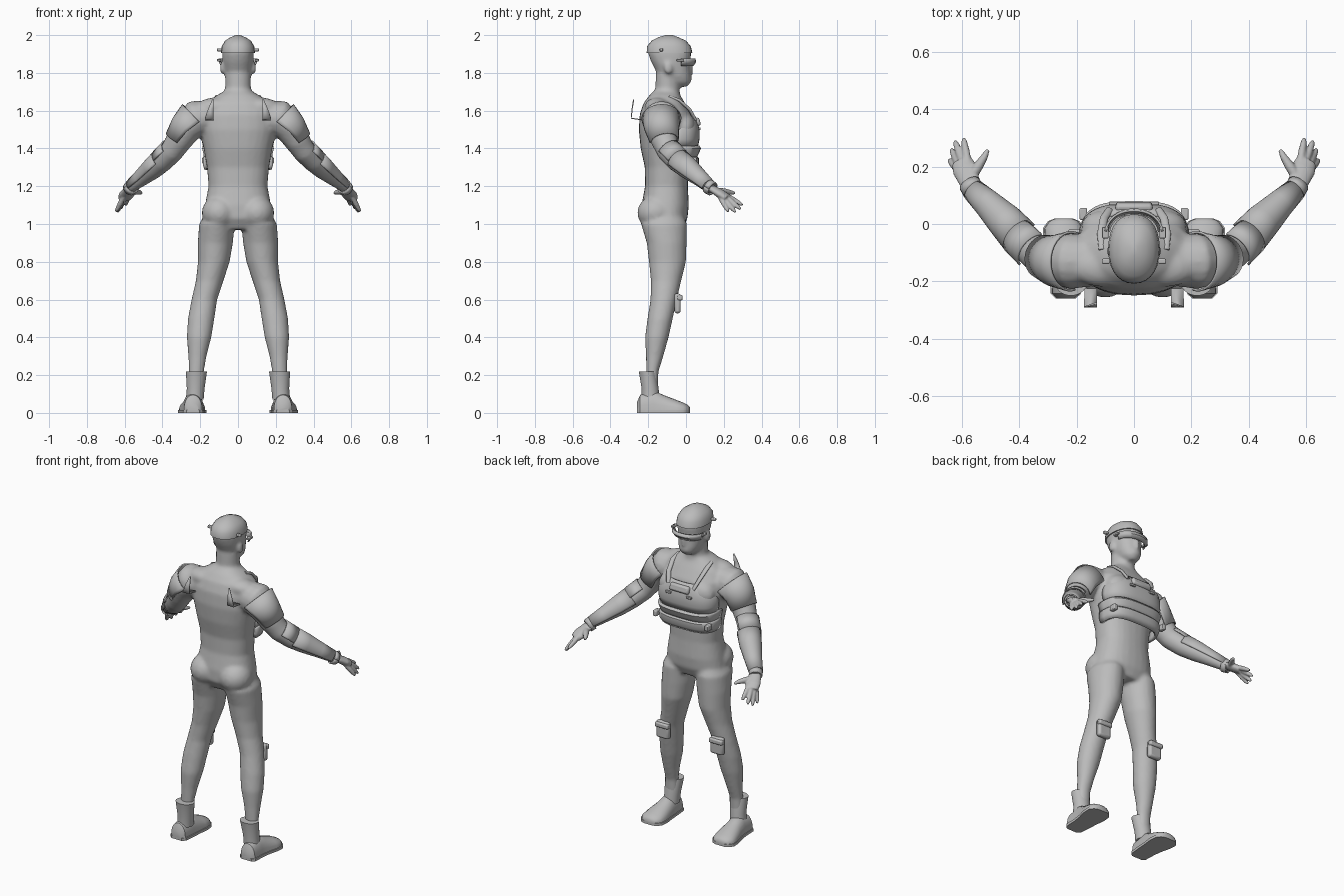
import bpy, bmesh
from math import sin, cos, pi, radians, copysign
from mathutils import Vector, Matrix

if "Cube" in bpy.data.objects:
    bpy.data.objects.remove(bpy.data.objects["Cube"])

grey = bpy.data.materials.new("plain_grey")
grey.use_nodes = True
grey.diffuse_color = (0.5, 0.5, 0.5, 1)
grey.node_tree.nodes["Principled BSDF"].inputs["Base Color"].default_value = (0.5, 0.5, 0.5, 1)


def finish(name, bm, remesh=0, smooth=0, mirror=False, thick=0, bevel=0, angle=40):
    """Turn a bmesh into a shaded object with its modifiers."""
    bmesh.ops.recalc_face_normals(bm, faces=bm.faces)
    me = bpy.data.meshes.new(name)
    bm.to_mesh(me)
    bm.free()
    me.materials.append(grey)
    ob = bpy.data.objects.new(name, me)
    bpy.context.collection.objects.link(ob)
    if thick:
        m = ob.modifiers.new("thickness", "SOLIDIFY")
        m.thickness, m.offset = thick, 0
    if bevel:
        m = ob.modifiers.new("bevel", "BEVEL")
        m.width, m.segments = bevel, 2
    if remesh:
        m = ob.modifiers.new("fuse", "REMESH")
        m.mode, m.voxel_size, m.use_smooth_shade = "VOXEL", remesh, True
        m = ob.modifiers.new("soften", "SMOOTH")
        m.factor, m.iterations = 0.5, smooth
    if mirror:
        ob.modifiers.new("mirror", "MIRROR").use_mirror_merge = False
    bpy.ops.object.select_all(action="DESELECT")
    ob.select_set(True)
    bpy.context.view_layer.objects.active = ob
    bpy.ops.object.shade_smooth_by_angle(angle=radians(angle))
    return ob


def skin(bm, rings, closed=True):
    """Bridge rings of points, capping the ends of a closed form."""
    rows = [[bm.verts.new(p) for p in r] for r in rings]
    n = len(rows[0])
    for a, b in zip(rows, rows[1:]):
        for i in range(n if closed else n - 1):
            j = (i + 1) % n
            bm.faces.new((a[i], a[j], b[j], b[i]))
    if closed:
        bm.faces.new(rows[0])
        bm.faces.new(rows[-1])


def upright(bm, rows, s=1, n=28, e=1.0):
    """Stacked level ovals: height, centre x, half width, back y, front y."""
    def pw(v):
        return copysign(abs(v) ** e, v)
    rings = []
    for z, cx, rx, y0, y1 in rows:
        rings.append([(s * cx + rx * pw(cos(2 * pi * i / n)),
                       (y0 + y1) / 2 + (y1 - y0) / 2 * pw(sin(2 * pi * i / n)), z)
                      for i in range(n)])
    skin(bm, rings)


def limb(bm, rows, s=1, n=16, arc=None, grow=0, flat=1):
    """Rings following a path of x, y, z, radius; an arc leaves an open plate."""
    pts = [Vector((s * r[0], r[1], r[2])) for r in rows]
    rings = []
    for k, p in enumerate(pts):
        t = (pts[min(k + 1, len(pts) - 1)] - pts[max(k - 1, 0)]).normalized()
        u = t.cross(Vector((0, 0, 1))).normalized()
        v = u.cross(t)
        if arc:
            angs = [radians(arc[0] + (arc[1] - arc[0]) * i / (n - 1)) for i in range(n)]
        else:
            angs = [2 * pi * i / n for i in range(n)]
        r = rows[k][3] + grow
        rings.append([p + r * (cos(a) * u + flat * sin(a) * v) for a in angs])
    skin(bm, rings, arc is None)


def blob(bm, c, r):
    m = Matrix.Translation(c) @ Matrix.Diagonal((*r, 1))
    bmesh.ops.create_uvsphere(bm, u_segments=20, v_segments=12, radius=1, matrix=m)


def box(name, c, size, bevel=0.006, mirror=False, tilt=0):
    bm = bmesh.new()
    m = Matrix.Translation(c) @ Matrix.Rotation(tilt, 4, "X") @ Matrix.Diagonal((*size, 1))
    bmesh.ops.create_cube(bm, size=1, matrix=m)
    return finish(name, bm, bevel=bevel, mirror=mirror)


# Profiles
torso = [(.97, 0, .13, -.2, -.02), (1.03, 0, .185, -.235, .008), (1.1, 0, .175, -.235, .015),
         (1.2, 0, .156, -.217, .01), (1.3, 0, .164, -.218, .012), (1.4, 0, .182, -.24, .03),
         (1.5, 0, .205, -.25, .045), (1.58, 0, .205, -.245, .03), (1.64, 0, .17, -.225, -.005),
         (1.68, 0, .115, -.195, -.03), (1.71, 0, .06, -.165, -.04)]
neck = [(1.6, 0, .1, -.19, -.03), (1.68, 0, .08, -.175, -.03), (1.72, 0, .068, -.162, -.035),
        (1.8, 0, .068, -.16, -.04)]
head = [(1.727, 0, .028, -.06, .008), (1.75, 0, .054, -.11, .024), (1.78, 0, .068, -.14, .026),
        (1.82, 0, .077, -.165, .022), (1.86, 0, .082, -.185, .022), (1.9, 0, .084, -.2, .028),
        (1.94, 0, .08, -.2, .02), (1.97, 0, .063, -.175, -.005), (1.988, 0, .035, -.14, -.045)]
leg = [(1.08, .1, .06, -.2, -.03), (1.0, .112, .094, -.238, .005), (.9, .12, .093, -.208, .003),
       (.8, .128, .084, -.196, 0), (.7, .15, .073, -.186, -.025), (.6, .178, .068, -.188, -.048),
       (.5, .195, .07, -.204, -.07), (.4, .206, .065, -.217, -.092), (.3, .215, .048, -.212, -.12),
       (.22, .22, .04, -.21, -.145), (.12, .222, .04, -.21, -.15)]
arm = [(.13, -.13, 1.57, .085), (.22, -.13, 1.56, .098), (.275, -.128, 1.505, .083),
       (.315, -.115, 1.44, .07), (.35, -.093, 1.385, .062), (.4, -.045, 1.335, .06),
       (.45, .01, 1.29, .054), (.51, .07, 1.24, .041), (.56, .117, 1.2, .032),
       (.575, .14, 1.185, .03)]

# Body fused from torso, limbs, head and muscle masses
bm = bmesh.new()
upright(bm, torso, e=.85)
upright(bm, neck)
upright(bm, head, e=.9)
limb(bm, [(0, .015, 1.855, .009), (0, .03, 1.82, .013), (0, .03, 1.798, .012), (0, .015, 1.79, .006)], n=8)
blob(bm, (0, .02, 1.765), (.026, .013, .012))
for s in (1, -1):
    upright(bm, leg, s)
    limb(bm, arm, s)
    blob(bm, (s * .1, -.16, 1.06), (.092, .098, .09))
    blob(bm, (s * .09, -.01, 1.51), (.095, .062, .08))
    blob(bm, (s * .11, -.15, 1.62), (.11, .07, .05))
    blob(bm, (s * .084, -.095, 1.825), (.012, .022, .034))
finish("body", bm, remesh=.011, smooth=4, angle=80)

# Hands
bm = bmesh.new()
limb(bm, [(.55, .11, 1.205, .03), (.575, .15, 1.18, .037), (.59, .19, 1.155, .044),
          (.602, .22, 1.135, .036)], flat=.55)
for base, tip in (((.582, .225, 1.145), (.595, .3, 1.1)), ((.6, .222, 1.135), (.625, .29, 1.078)),
                  ((.612, .21, 1.125), (.638, .262, 1.062)), ((.615, .19, 1.125), (.646, .225, 1.065))):
    a, b = Vector(base), Vector(tip)
    limb(bm, [(*a.lerp(b, f), r) for f, r in ((-.3, .013), (.3, .014), (.8, .011), (1, .006))], n=10)
limb(bm, [(.57, .16, 1.175, .018), (.545, .2, 1.172, .018), (.522, .235, 1.168, .013),
          (.51, .26, 1.163, .007)], n=10)
finish("hands", bm, remesh=.005, smooth=2, mirror=True, angle=80)

# Close fitting cap with side knobs
bm = bmesh.new()
upright(bm, [(z, 0, r + .006, a - .007, b + .006) for z, _, r, a, b in
             [(1.905, 0, .084, -.201, .028)] + head[6:]] + [(2.0, 0, .012, -.11, -.07)], e=.9)
finish("cap", bm)
box("cap_knobs", (.098, -.13, 1.922), (.028, .018, .016), .004, True)


def plate(name, rows, half, e=1.0, thick=.012, n=25):
    """Curved front shell: height, half width, middle y, front y."""
    bm = bmesh.new()
    rings = []
    for z, rx, yc, yf in rows:
        angs = [radians(-half + 2 * half * i / (n - 1)) for i in range(n)]
        rings.append([(rx * copysign(abs(sin(a)) ** e, a),
                       yc + (yf - yc) * copysign(abs(cos(a)) ** e, cos(a)), z) for a in angs])
    skin(bm, rings, False)
    return finish(name, bm, thick=thick)


# Eye visor
plate("visor", [(1.838, .088, -.04, .036), (1.858, .098, -.04, .05), (1.876, .1, -.04, .046)], 82, .9, .008)
box("visor_tips", (.1, -.03, 1.867), (.022, .04, .012), .003, True)

# Chest rig
plate("chest_plate", [(1.405, .178, -.06, .056), (1.45, .188, -.06, .066), (1.5, .185, -.06, .066),
                      (1.54, .155, -.05, .054), (1.575, .1, -.02, .04)], 88, .7)
plate("rib_plate", [(1.345, .172, -.06, .045), (1.375, .176, -.06, .06), (1.4, .182, -.06, .072),
                    (1.41, .18, -.06, .064)], 95, .65, .016)
plate("lower_chest_belt", [(1.29, .17, -.06, .04), (1.315, .176, -.06, .06), (1.345, .178, -.06, .06),
                           (1.355, .174, -.06, .05)], 95, .65, .018)
box("chest_pouch", (0, .058, 1.54), (.13, .034, .045), .012, tilt=.25)
box("belt_boxes", (.177, .035, 1.336), (.026, .042, .034), .005, True)
box("chest_clips", (.07, .072, 1.505), (.035, .012, .014), .003, True)
bm = bmesh.new()
limb(bm, [(.11, -.09, 1.676, .013), (.115, -.035, 1.655, .014), (.105, .02, 1.605, .014),
          (.085, .05, 1.55, .013)], flat=.6)
finish("shoulder_straps", bm, mirror=True)

# Shoulder, sleeve and forearm plates
for name, part, arc, grow in (("shoulder_plates", arm[1:4], (-15, 200), .004),
                              ("elbow_plates", arm[4:6], (0, 150), .006),
                              ("bracers", arm[5:9], (-20, 190), .005),
                              ("wrist_cuffs", arm[8:], (0, 360), .004)):
    bm = bmesh.new()
    limb(bm, part, n=20, arc=arc, grow=grow)
    finish(name, bm, thick=.008, mirror=True)

# Back fins: a foot out from the shoulder blade, then a tapering upright blade
bm = bmesh.new()
skin(bm, [[(.13, -.225, 1.55), (.172, -.225, 1.55)], [(.13, -.29, 1.56), (.175, -.29, 1.56)],
          [(.13, -.285, 1.61), (.158, -.285, 1.61)], [(.13, -.277, 1.66), (.136, -.277, 1.66)]], False)
finish("back_fins", bm, thick=.006, mirror=True)

# Knee pads
box("knee_pads", (.185, -.045, .58), (.085, .034, .105), .012, True)
box("knee_pad_flaps", (.185, -.033, .61), (.09, .03, .03), .008, True)

# Boots: cuff, shoe and sole
bm = bmesh.new()
upright(bm, [(.07, .228, .046, -.235, -.14), (.13, .224, .047, -.235, -.145),
             (.22, .22, .056, -.25, -.158)])
finish("boot_cuffs", bm, mirror=True)
shoe = [(-.26, .238, .03, .055), (-.243, .238, .048, .095), (-.17, .236, .053, .118),
        (-.12, .238, .058, .095), (-.06, .242, .069, .072), (-.015, .245, .068, .055),
        (.01, .245, .05, .042), (.02, .245, .025, .03)]
bm = bmesh.new()
skin(bm, [[(cx + w * cos(a), y, .012 + (h - .012) * max(sin(a), 0) ** .8)
           for a in [2 * pi * i / 24 for i in range(24)] if sin(a) > -.01] for y, cx, w, h in shoe])
finish("shoes", bm, mirror=True)
bm = bmesh.new()
outline = [(cx + w + .005, y) for y, cx, w, _ in shoe] + [(cx - w - .005, y) for y, cx, w, _ in shoe[::-1]]
skin(bm, [[(x, y, z) for x, y in outline] for z in (0, .016)])
finish("soles", bm, mirror=True)
